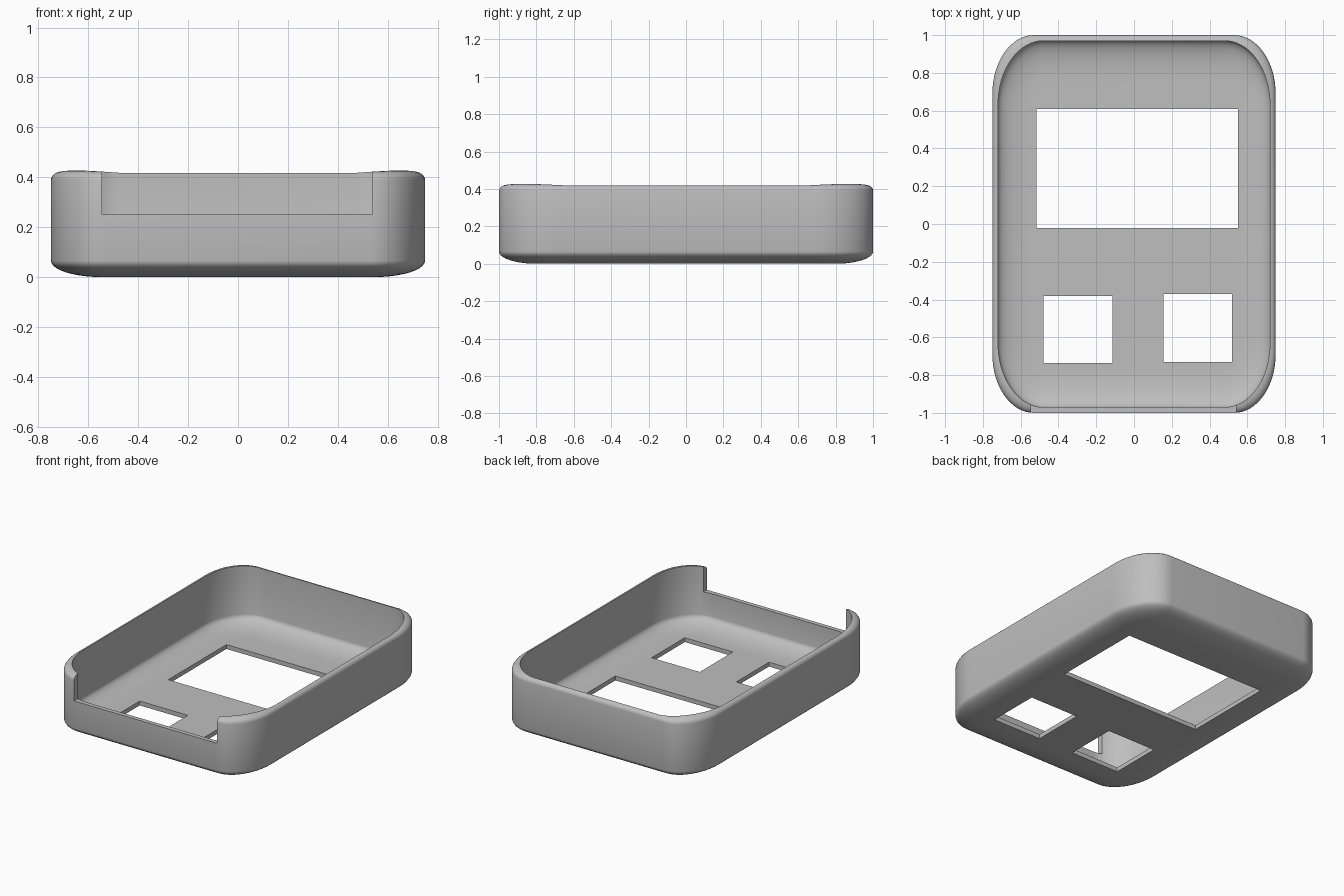
import bpy, bmesh, math
from mathutils import Vector

if "Cube" in bpy.data.objects:
    bpy.data.objects.remove(bpy.data.objects["Cube"])

HX, HY = 0.75, 1.0
WALL, FLOOR = 0.03, 0.03
ARC, FILLET = 16, 10

grey = bpy.data.materials.new("plain_grey")
grey.use_nodes = True
colour = (0.52, 0.52, 0.52, 1)
grey.diffuse_color = colour
grey.node_tree.nodes["Principled BSDF"].inputs["Base Color"].default_value = colour


def ring(bm, inset, z, rx, ry, lift=0.0):
    """Rounded rectangle with elliptical corners; lift raises the corners."""
    verts = []
    for q, (sx, sy) in enumerate([(1, 1), (-1, 1), (-1, -1), (1, -1)]):
        for i in range(ARC + 1):
            a = math.pi / 2 * (q + i / ARC)
            x = sx * (HX - inset - rx) + rx * math.cos(a)
            y = sy * (HY - inset - ry) + ry * math.sin(a)
            verts.append(bm.verts.new((x, y, z + lift * abs(math.sin(2 * a)))))
    return verts


def fillet(inset, z, height, rx, ry, width=0.2):
    """Rings from the flat floor out to the upright wall."""
    steps = []
    for i in range(FILLET + 1):
        a = math.pi / 2 * i / FILLET
        d = width * (1 - math.sin(a))
        steps.append((inset + d, z + height * (1 - math.cos(a)), rx - d, ry - d, 0))
    return steps


def box(bm, x0, x1, y0, y1, z0, z1):
    cube = bmesh.ops.create_cube(bm, size=1)["verts"]
    size = Vector((x1 - x0, y1 - y0, z1 - z0))
    mid = Vector((x0 + x1, y0 + y1, z0 + z1)) / 2
    for v in cube:
        v.co = Vector(a * b for a, b in zip(v.co, size)) + mid


def make_object(name, bm):
    bmesh.ops.recalc_face_normals(bm, faces=bm.faces)
    mesh = bpy.data.meshes.new(name)
    bm.to_mesh(mesh)
    bm.free()
    mesh.materials.append(grey)
    obj = bpy.data.objects.new(name, mesh)
    bpy.context.collection.objects.link(obj)
    return obj


# Tray: outer skin, rounded rim, then inner skin back down to the floor
outer = fillet(0, 0, 0.065, 0.22, 0.31)
rim = []
for i in range(6):
    a = math.pi / 2 * i / 5
    t = 1 - math.cos(a)
    rim.append((WALL * t, 0.39 + 0.028 * math.sin(a),
                0.22 + 0.02 * t, 0.31 + 0.03 * t, 0.009 * math.sin(a)))
inner = fillet(WALL, FLOOR, 0.065, 0.24, 0.34)[::-1]

bm = bmesh.new()
rings = [ring(bm, *s) for s in outer + rim + inner]
for low, high in zip(rings, rings[1:]):
    for i in range(len(low)):
        j = (i + 1) % len(low)
        bm.faces.new((low[i], low[j], high[j], high[i]))
bm.faces.new(rings[0])
bm.faces.new(rings[-1])
case = make_object("case_shell", bm)

# Openings: screen window, two button windows and the front notch
bm = bmesh.new()
box(bm, -0.515, 0.55, -0.02, 0.61, -0.1, 0.2)
box(bm, -0.48, -0.115, -0.735, -0.38, -0.1, 0.2)
box(bm, 0.155, 0.52, -0.73, -0.37, -0.1, 0.2)
box(bm, -0.545, 0.54, -1.1, -0.85, 0.25, 0.6)
cutter = make_object("opening_cutter", bm)
cutter.hide_render = True

cut = case.modifiers.new("openings", "BOOLEAN")
cut.operation = "DIFFERENCE"
cut.solver = "EXACT"
cut.object = cutter

bpy.ops.object.select_all(action="DESELECT")
case.select_set(True)
bpy.context.view_layer.objects.active = case
bpy.ops.object.modifier_apply(modifier=cut.name)
bpy.data.objects.remove(cutter)
bpy.ops.object.shade_smooth_by_angle(angle=math.radians(35))
